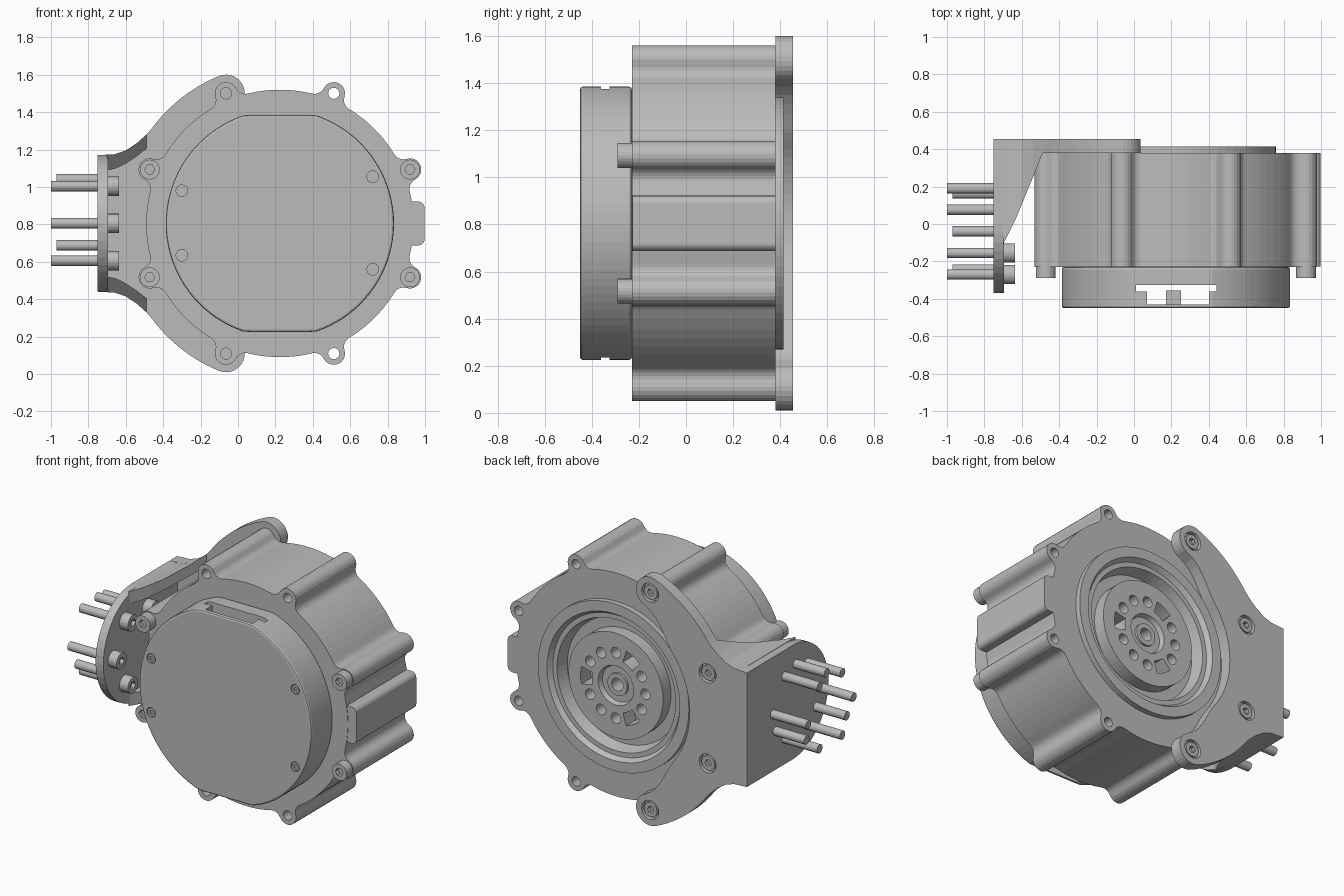
import bpy, bmesh
from math import sin, cos, pi, radians, acos, sqrt
from mathutils import Vector, Matrix

if "Cube" in bpy.data.objects:
    bpy.data.objects.remove(bpy.data.objects["Cube"])

CX, CZ = 0.224, 0.805          # motor axis
LOBE_D = 0.753                 # distance of the screw lobes from the axis
FRONT, BACK = -0.23, 0.38      # housing faces

grey = bpy.data.materials.new("aluminium grey")
grey.use_nodes = True
grey.diffuse_color = (0.5, 0.5, 0.5, 1)
grey.node_tree.nodes["Principled BSDF"].inputs["Base Color"].default_value = (0.5, 0.5, 0.5, 1)


def finish(name, bm):
    bmesh.ops.recalc_face_normals(bm, faces=bm.faces)
    me = bpy.data.meshes.new(name)
    bm.to_mesh(me)
    bm.free()
    me.materials.append(grey)
    ob = bpy.data.objects.new(name, me)
    bpy.context.collection.objects.link(ob)
    return ob


def prism(name, pts, a, b, axis="y"):
    """Extrude an outline along y (points are x, z) or x (points are y, z)."""
    place = (lambda p, t: (p[0], t, p[1])) if axis == "y" else (lambda p, t: (t, p[0], p[1]))
    bm = bmesh.new()
    lo = [bm.verts.new(place(p, a)) for p in pts]
    hi = [bm.verts.new(place(p, b)) for p in pts]
    bm.faces.new(lo)
    bm.faces.new(hi)
    for i in range(len(pts)):
        j = (i + 1) % len(pts)
        bm.faces.new((lo[i], lo[j], hi[j], hi[i]))
    return finish(name, bm)


def polar(r, deg, c=(CX, CZ)):
    return (c[0] + r * cos(radians(deg)), c[1] + r * sin(radians(deg)))


def arc(c, r, a, b, n):
    return [polar(r, a + (b - a) * i / n, c) for i in range(n + 1)]


def circle(c, r, n=24):
    return arc(c, r, 0, 360, n)[:-1]


def rect(x0, x1, z0, z1):
    return [(x0, z0), (x1, z0), (x1, z1), (x0, z1)]


def cut(ob, *cutters):
    for c in cutters:
        m = ob.modifiers.new("cut", "BOOLEAN")
        m.operation, m.solver, m.object = "DIFFERENCE", "EXACT", c
        with bpy.context.temp_override(object=ob, active_object=ob):
            bpy.ops.object.modifier_apply(modifier=m.name)
        bpy.data.objects.remove(c)


def socket_screw(name, c, r, base, top, axis="y"):
    """Cylindrical screw head with a hexagonal socket in its top end."""
    head = prism(name, circle(c, r), base, top, axis)
    d = 1 if top > base else -1
    cut(head, prism("socket", circle(c, r * 0.5, 6), top - d * 0.025, top + d * 0.02, axis))
    return head


lobe_angles = [22.5 + 45 * k for k in range(8)]
lobes = [polar(LOBE_D, a) for a in lobe_angles]


# Housing outline: round base with eight filleted screw lobes
def housing_outline(R=0.715, rl=0.06, f=0.055):
    A, B = R + f, rl + f
    at_axis = acos((A * A + LOBE_D**2 - B * B) / (2 * A * LOBE_D)) * 180 / pi
    at_lobe = acos((B * B + LOBE_D**2 - A * A) / (2 * B * LOBE_D)) * 180 / pi
    out = []
    for a, c in zip(lobe_angles, lobes):
        f0, f1 = polar(A, a - at_axis), polar(A, a + at_axis)
        turn = 180 - at_lobe
        out += arc(f0, f, a - at_axis + 180, a - turn + 180, 5)
        out += arc(c, rl, a - turn, a + turn, 10)[1:-1]
        out += arc(f1, f, a + turn - 180, a + at_axis - 180, 5)
        out += arc((CX, CZ), R, a + at_axis, a + 45 - at_axis, 7)[1:-1]
    return out


housing = prism("housing", housing_outline(), FRONT, BACK)
cut(housing, prism("recess", circle((CX, CZ), 0.5, 64), 0.25, 0.5))
for c in lobes:
    cut(housing, prism("hole", circle(c, 0.03, 16), -0.4, 0.6))

# Rounded block on the housing side
side = []
for z, s, a in ((0.72, -1, -90), (0.89, 1, 0)):
    side += arc((0.965, z), 0.032, a, a + 90, 5)
prism("side_block", [(0.88, 0.688)] + side + [(0.88, 0.922)], FRONT + 0.003, BACK)

# Front cap: round with flats on top and bottom, hollow, with a window in each flat
def cap_outline(r, flat):
    return [(x, min(max(z, CZ - flat), CZ + flat)) for x, z in circle((CX, CZ), r, 96)]


cap = prism("front_cap", cap_outline(0.61, 0.58), -0.45, FRONT)
bev = cap.modifiers.new("edge", "BEVEL")
bev.width, bev.segments, bev.angle_limit = 0.012, 2, radians(60)
with bpy.context.temp_override(object=cap, active_object=cap):
    bpy.ops.object.modifier_apply(modifier=bev.name)
cut(cap, prism("hollow", circle((CX, CZ), 0.55, 64), -0.43, -0.325),
    prism("slot", rect(0.01, 0.44, 0, 1.6), -0.36, -0.3255),
    prism("window", rect(0.07, 0.40, 0, 1.6), -0.4295, -0.35))
prism("inner_post", rect(0.17, 0.25, 0.27, 1.34), -0.432, -0.355)
for c in ((-0.30, 0.98), (-0.30, 0.635), (0.72, 1.055), (0.72, 0.56)):
    cut(cap, prism("pocket", circle(c, 0.031), -0.44, -0.5))
    socket_screw("cap_screw", c, 0.026, -0.42, -0.448)

# Housing screws on the side lobes
for k in (0, 3, 4, 7):
    socket_screw("housing_screw", lobes[k], 0.053, FRONT + 0.01, -0.29)
    prism("housing_screw_shank", circle(lobes[k], 0.03, 16), FRONT, 0.3)

# Output face: turned ring, groove and hub
profile = [(0.04, 0.26), (0.51, 0.26), (0.51, 0.37), (0.535, 0.37), (0.535, 0.415),
           (0.47, 0.415), (0.45, 0.385), (0.42, 0.385), (0.40, 0.31), (0.335, 0.31),
           (0.335, 0.39), (0.125, 0.39), (0.115, 0.36), (0.07, 0.36), (0.07, 0.375), (0.04, 0.375)]
bm = bmesh.new()
vs = [bm.verts.new((CX + r, y, CZ)) for r, y in profile]
es = [bm.edges.new((vs[i], vs[i - 1])) for i in range(len(vs))]
bmesh.ops.spin(bm, geom=vs + es, cent=(CX, 0, CZ), axis=(0, 1, 0), angle=2 * pi, steps=72)
bmesh.ops.remove_doubles(bm, verts=bm.verts, dist=1e-4)
hub = finish("output_hub", bm)
for k in range(12):
    a = 30 * k
    if k % 4:
        shape = circle(polar(0.21, a), 0.034, 16)
    else:
        shape = arc((CX, CZ), 0.25, a - 13, a + 13, 6) + arc((CX, CZ), 0.17, a + 13, a - 13, 6)
    cut(hub, prism("hub_hole", shape, 0.29, 0.5))

# Bracket back plate: crescent joined to the flange, mirrored about the axis height
sweep = [(-0.66, 1.175), (-0.60, 1.195), (-0.54, 1.235), (-0.49, 1.28)]
upper = [(-0.75, 1.17)] + sweep + arc((CX, CZ), 0.853, 144, 112.5, 10)
upper += arc(lobes[2], 0.1, 112.5, -67.5, 14)[1:]
for i in range(1, 17):
    t = min(i / 7, 1)
    upper.append(polar(0.653 - 0.085 * t * t * (3 - 2 * t), 112.5 + 67.5 * i / 16))


def flip(p):
    return (p[0], 2 * CZ - p[1])


plate = prism("bracket_plate", upper + [flip(p) for p in reversed(upper[:-1])], BACK, 0.455)
for k in (2, 3, 4, 5):
    cut(plate, prism("counterbore", circle(lobes[k], 0.06), 0.425, 0.5))
    socket_screw("bracket_screw", lobes[k], 0.046, 0.36, 0.45)

# Bracket side flange with a rounded front end
flange = [(0.455, 1.17)] + arc((-0.005, CZ), 0.365, 90, 270, 24) + [(0.455, 0.44)]
prism("bracket_flange", flange, -0.75, -0.695, "x")

# Curved gussets between flange and back plate
ribs = [(-0.70, 1.172, 1.09, -0.11), (-0.66, 1.175, 1.097, -0.03), (-0.635, 1.183, 1.107, 0.02),
        (-0.60, 1.195, 1.125, 0.105), (-0.54, 1.235, 1.165, 0.25), (-0.49, 1.28, 1.205, 0.375)]
for label, side_map in (("upper_gusset", lambda z: z), ("lower_gusset", lambda z: 2 * CZ - z)):
    bm = bmesh.new()
    rows = [[bm.verts.new((x, y, side_map(z))) for y, z in ((n, o), (0.40, o), (0.40, i), (n, i))]
            for x, o, i, n in ribs]
    for p, q in zip(rows, rows[1:]):
        for j in range(4):
            bm.faces.new((p[j], p[j - 1], q[j - 1], q[j]))
    bm.faces.new(rows[0])
    bm.faces.new(rows[-1])
    finish(label, bm)

# Flange bolts and dowel pins
FC = (-0.04, CZ)
for k in range(6):
    c = polar(0.23, 60 * k, FC)
    socket_screw("flange_bolt_head", c, 0.052, -0.70, -0.635, "x")
    prism("flange_bolt_shank", circle(c, 0.028, 16), -1.0, -0.70, "x")
for a in (90, 210, 330):
    prism("dowel_pin", circle(polar(0.235, a, FC), 0.028, 16), -0.97, -0.70, "x")
